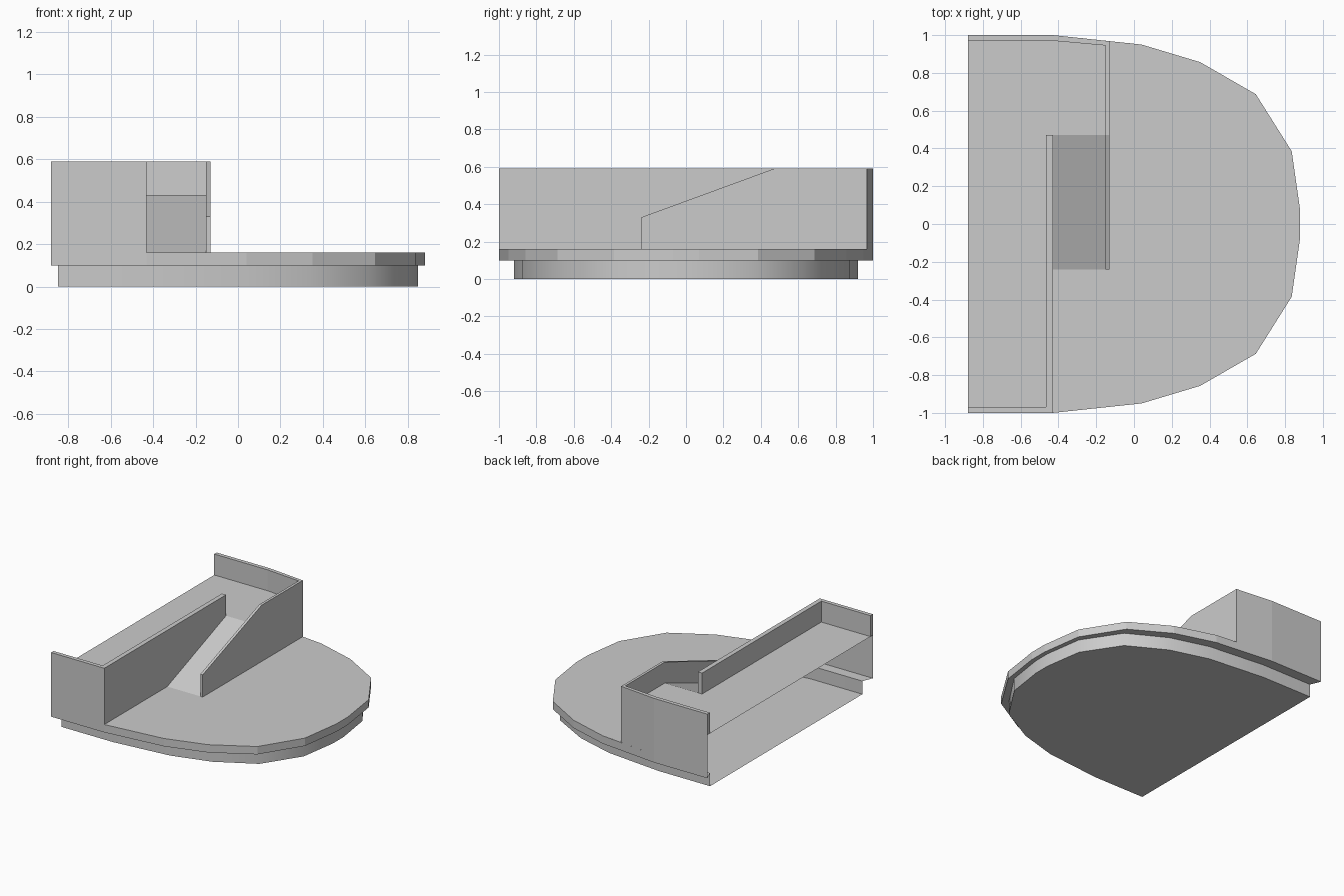
import bpy, bmesh, math

if "Cube" in bpy.data.objects:
    bpy.data.objects.remove(bpy.data.objects["Cube"])

Z_LEDGE, Z_SLAB, Z_DECK, Z_TOP = 0.10, 0.16, 0.43, 0.59


def make(name, faces):
    """Build an object from a list of polygons, merging shared corners and coplanar faces."""
    bm = bmesh.new()
    for f in faces:
        bm.faces.new([bm.verts.new(p) for p in f])
    bmesh.ops.remove_doubles(bm, verts=bm.verts[:], dist=1e-4)
    bmesh.ops.dissolve_limit(bm, angle_limit=math.radians(0.5),
                             verts=bm.verts[:], edges=bm.edges[:])
    bmesh.ops.recalc_face_normals(bm, faces=bm.faces[:])
    me = bpy.data.meshes.new(name)
    bm.to_mesh(me)
    bm.free()
    ob = bpy.data.objects.new(name, me)
    bpy.context.collection.objects.link(ob)
    return ob


def strip(a, b):
    """Quads between two paths with the same point count."""
    return [[a[i], a[i + 1], b[i + 1], b[i]] for i in range(len(a) - 1)]


def at(path, z):
    return [(x, y, z) for x, y in path]


def parapet(outer, inner, tops, out_bot, in_bot):
    """Thin wall: outer side, top, inner side and the two end caps."""
    def lift(path, zs):
        return [(x, y, z) for (x, y), z in zip(path, zs)]
    ot, it = lift(outer, tops), lift(inner, tops)
    faces = strip(ot, lift(outer, out_bot)) + strip(ot, it) + strip(it, lift(inner, in_bot))
    for k in (0, -1):
        z = max(out_bot[k], in_bot[k])
        faces.append([ot[k], it[k], (*inner[k], z), (*outer[k], z)])
    return faces


# D-shaped outline, mirrored across y = 0; the straight back side stays open
half = [(-0.88, -1), (-0.43, -1), (0.04, -0.95), (0.35, -0.857),
        (0.645, -0.687), (0.835, -0.385), (0.88, -0.07)]
outline = half + [(x, -y) for x, y in reversed(half)]
inset = [(x * 0.963, y * 0.92) for x, y in outline]

# Recessed base: floor and smooth side
base = make("base", [at(inset, 0)] + strip(at(inset, 0), at(inset, Z_LEDGE)))
bpy.context.view_layer.objects.active = base
base.select_set(True)
bpy.ops.object.shade_smooth_by_angle(angle=math.radians(40))

# Slab: under-ledge, faceted rim and the open terrace
corner = (-0.13, 0.968)
terrace = outline[1:-2] + [corner, (-0.13, -0.24), (-0.15, -0.24), (-0.43, -0.24)]
make("slab", strip(at(inset, Z_LEDGE), at(outline, Z_LEDGE))
     + strip(at(outline, Z_LEDGE), at(outline, Z_SLAB))
     + [at(terrace, Z_SLAB)])

# Front parapet, running from the left end wall to the ramp head
S, D, T = Z_SLAB, Z_DECK, Z_TOP
walls = parapet([(-0.88, -1), (-0.43, -1), (-0.43, -0.24), (-0.43, 0.47)],
                [(-0.88, -0.97), (-0.465, -0.97), (-0.465, -0.24), (-0.465, 0.47)],
                [T] * 4, [S, S, S, D], [D] * 4)
# Outer parapet, wrapping the far end and sloping down along the ramp
walls += parapet([(-0.88, 1), (-0.43, 1), corner, (-0.13, 0.47), (-0.13, -0.24)],
                 [(-0.88, 0.97), (-0.43, 0.97), (-0.15, 0.945), (-0.15, 0.47), (-0.15, -0.24)],
                 [T, T, T, T, 0.33], [S] * 5, [D, D, D, D, S])
make("parapet_walls", walls)

# Raised deck and ramp
deck = [(-0.88, -0.97), (-0.465, -0.97), (-0.465, 0.47), (-0.43, 0.47),
        (-0.15, 0.47), (-0.15, 0.945), (-0.43, 0.97), (-0.88, 0.97)]
make("deck_and_ramp", [at(deck, D),
     [(-0.43, 0.47, D), (-0.15, 0.47, D), (-0.15, -0.24, S), (-0.43, -0.24, S)]])
